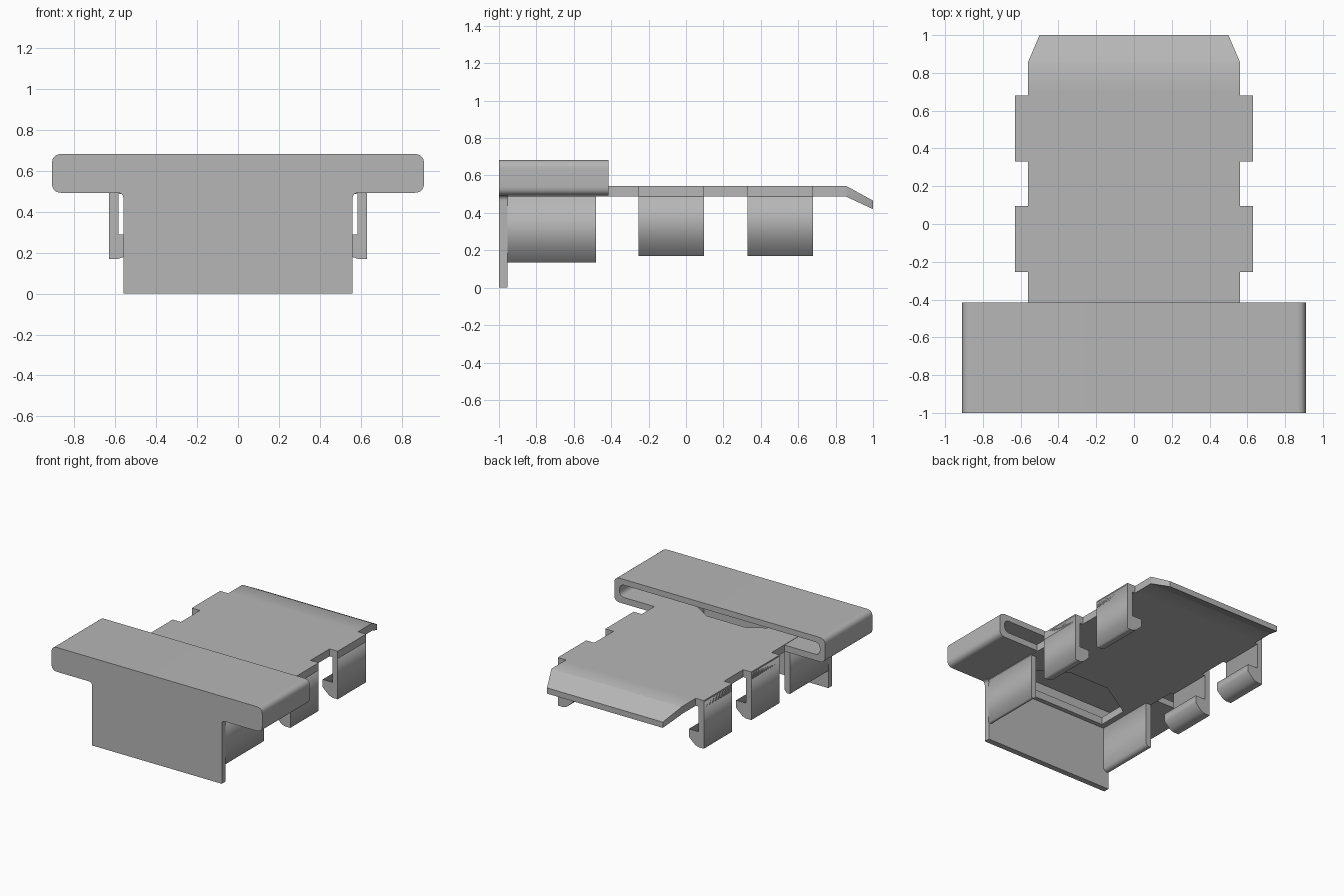
import bpy, bmesh
from mathutils import Vector, Matrix

if "Cube" in bpy.data.objects:
    bpy.data.objects.remove(bpy.data.objects["Cube"])

grey = bpy.data.materials.new("satin_grey")
grey.use_nodes = True
grey.diffuse_color = (0.47, 0.47, 0.47, 1)
grey.node_tree.nodes["Principled BSDF"].inputs["Base Color"].default_value = grey.diffuse_color


def rounded(points, steps=8):
    """Outline from (x, y, corner radius) points."""
    out = []
    for i, (x, y, r) in enumerate(points):
        p = Vector((x, y))
        if r == 0:
            out.append(p)
            continue
        before = Vector(points[i - 1][:2])
        after = Vector(points[(i + 1) % len(points)][:2])
        a = p + (before - p).normalized() * r
        b = p + (after - p).normalized() * r
        for k in range(steps + 1):
            t = k / steps
            out.append(a * (1 - t) ** 2 + p * 2 * t * (1 - t) + b * t ** 2)
    return out


def mirrored(half):
    """Close a right-hand half outline with its mirror image."""
    return half + [(-x, y, r) for x, y, r in reversed(half)]


def evaluated_mesh(obj):
    graph = bpy.context.evaluated_depsgraph_get()
    return bpy.data.meshes.new_from_object(obj.evaluated_get(graph))


def prism(name, outlines, low, high, upright=True):
    """Extrude outlines along y (upright) or along z; inner outlines are holes."""
    curve = bpy.data.curves.new(name, "CURVE")
    curve.dimensions = "2D"
    curve.fill_mode = "BOTH"
    curve.extrude = (high - low) / 2
    for outline in outlines:
        pts = rounded(outline)
        spline = curve.splines.new("POLY")
        spline.points.add(len(pts) - 1)
        for sp, p in zip(spline.points, pts):
            sp.co = (p.x, p.y, 0, 1)
        spline.use_cyclic_u = True
    temp = bpy.data.objects.new(name + "_outline", curve)
    bpy.context.collection.objects.link(temp)
    mesh = evaluated_mesh(temp)
    bpy.data.objects.remove(temp)
    mid = (low + high) / 2
    if upright:
        mesh.transform(Matrix.Translation((0, mid, 0)) @ Matrix.Rotation(1.5707963, 4, "X"))
    else:
        mesh.transform(Matrix.Translation((0, 0, mid)))
    bm = bmesh.new()
    bm.from_mesh(mesh)
    bmesh.ops.remove_doubles(bm, verts=bm.verts, dist=0.0002)
    bmesh.ops.recalc_face_normals(bm, faces=bm.faces)
    bm.to_mesh(mesh)
    bm.free()
    mesh.name = name
    mesh.materials.clear()
    mesh.materials.append(grey)
    obj = bpy.data.objects.new(name, mesh)
    bpy.context.collection.objects.link(obj)
    return obj


def smooth(obj, angle=0.7):
    bpy.ops.object.select_all(action="DESELECT")
    obj.select_set(True)
    bpy.context.view_layer.objects.active = obj
    bpy.ops.object.shade_smooth_by_angle(angle=angle)


BODY, BAR, TAB = 0.56, 0.91, 0.63
BOTTOM, TOP = 0.487, 0.545
tab_spans = {"front": (-0.255, 0.095), "rear": (0.33, 0.68)}
opening = mirrored([(0.47, -0.92, 0), (0.47, -0.68, 0), (0.167, -0.495, 0)])

# T-shaped front plate
front = prism("front_plate", [mirrored([
    (BODY, 0, 0), (BODY, 0.493, 0.03), (BAR, 0.493, 0.05), (BAR, 0.683, 0.05)])], -1, -0.955)
smooth(front)

# Hollow bar behind the front plate, open at the back and cut underneath
bar = prism("hollow_bar", [
    mirrored([(BAR, 0.493, 0.05), (BAR, 0.683, 0.05)]),
    mirrored([(0.865, TOP - 0.003, 0.045), (0.865, 0.638, 0.045)])], -0.956, -0.415)
cutter = prism("opening_cutter", [opening], 0.4, 0.58, upright=False)
cutter.hide_render = True
cut = bar.modifiers.new("opening", "BOOLEAN")
cut.operation = "DIFFERENCE"
cut.object = cutter
cut_mesh = evaluated_mesh(bar)
bar.modifiers.clear()
bar.data = cut_mesh
bpy.data.objects.remove(cutter)
smooth(bar)

# Long plate with tab shoulders, an opening and a drooping rear lip
edge = [(BODY, -0.96, 0)]
for y0, y1 in tab_spans.values():
    edge += [(BODY, y0, 0), (TAB, y0, 0), (TAB, y1, 0), (BODY, y1, 0)]
edge += [(BODY, 0.86, 0), (0.5, 1, 0)]
plate = prism("long_plate", [mirrored(edge), opening], BOTTOM, TOP, upright=False)
bm = bmesh.new()
bm.from_mesh(plate.data)
for y in (0.7, 0.855):
    bmesh.ops.bisect_plane(bm, geom=bm.verts[:] + bm.edges[:] + bm.faces[:],
                           plane_co=(0, y, 0), plane_no=(0, 1, 0))
for v in bm.verts:
    if v.co.y > 0.855:
        v.co.z -= (v.co.y - 0.855) * (0.55 if v.co.z > 0.52 else 0.46)
bm.to_mesh(plate.data)
bm.free()
smooth(plate)

# Side walls and hooked spring tabs, mirrored left and right
wall = [(BODY, 0.5, 0), (BODY, 0.135, 0), (0.535, 0.135, 0), (0.515, 0.155, 0), (0.515, 0.5, 0)]
tab = [(TAB, 0.535, 0), (TAB, 0.17, 0), (0.585, 0.17, 0), (0.555, 0.18, 0),
       (0.5, 0.23, 0), (0.5, 0.29, 0), (0.585, 0.29, 0), (0.585, 0.535, 0)]
for label, side in (("left", 1), ("right", -1)):
    prism(label + "_wall", [[(x * side, z, r) for x, z, r in wall]], -0.956, -0.48)
    for place, (y0, y1) in tab_spans.items():
        prism(f"{place}_{label}_tab", [[(x * side, z, r) for x, z, r in tab]], y0, y1)
